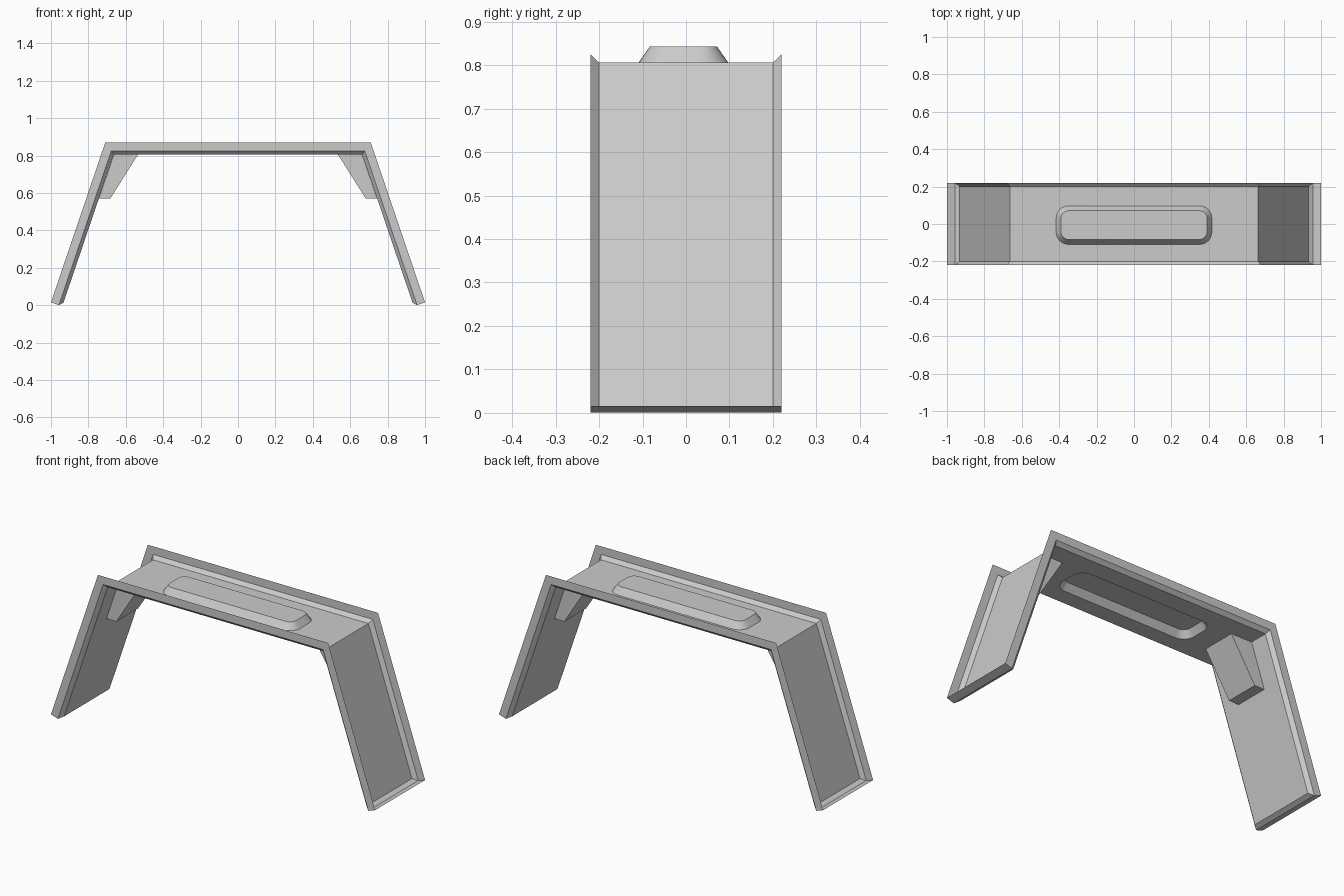
import bpy, bmesh, math
from mathutils import Vector

if "Cube" in bpy.data.objects:
    bpy.data.objects.remove(bpy.data.objects["Cube"], do_unlink=True)

grey = bpy.data.materials.new("light grey")
grey.use_nodes = True
GREY = (0.6, 0.6, 0.6, 1)
grey.diffuse_color = GREY
grey.node_tree.nodes["Principled BSDF"].inputs["Base Color"].default_value = GREY

# Outer outline of the bracket seen from the front (right half)
TOP = Vector((0.71, 0, 0.87))
FOOT = Vector((1.0, 0, 0.0155))
DOWN = (FOOT - TOP).normalized()
INWARD = Vector((DOWN.z, 0, -DOWN.x))
HALF_DEPTH = 0.22
LIP, WEB, BEVEL = 0.045, 0.064, 0.02
WEB_Z = TOP.z - WEB
PANEL_Y = -0.006


def finish(name, bm, up_test=False):
    bmesh.ops.remove_doubles(bm, verts=bm.verts, dist=1e-5)
    bmesh.ops.recalc_face_normals(bm, faces=bm.faces)
    if up_test and sum(f.normal.z * f.calc_area() for f in bm.faces) < 0:
        bmesh.ops.reverse_faces(bm, faces=bm.faces)
    mesh = bpy.data.meshes.new(name)
    bm.to_mesh(mesh)
    bm.free()
    mesh.materials.append(grey)
    obj = bpy.data.objects.new(name, mesh)
    bpy.context.collection.objects.link(obj)
    bpy.ops.object.select_all(action='DESELECT')
    obj.select_set(True)
    bpy.context.view_layer.objects.active = obj
    bpy.ops.object.shade_smooth_by_angle(angle=math.radians(25))
    return obj


def leg_x(offset, z):
    """x of the leg line, moved inward by offset, at height z"""
    p = TOP + INWARD * offset
    return p.x + DOWN.x / DOWN.z * (z - p.z)


def outline(offset, shrink):
    """Left foot, both top corners and right foot at an inward offset"""
    z = TOP.z - offset
    foot = FOOT + INWARD * offset - DOWN * shrink
    half = [Vector((leg_x(offset, z), 0, z)), foot]
    mirrored = [Vector((-p.x, 0, p.z)) for p in reversed(half)]
    return mirrored + half


def ring(bm, offset, shrink):
    """Closed loop of the outline along the front, then back along the rear"""
    y = Vector((0, HALF_DEPTH - shrink, 0))
    pts = outline(offset, shrink)
    return [bm.verts.new(p - y) for p in pts] + [bm.verts.new(p + y) for p in reversed(pts)]


def rounded_loop(bm, hx, hy, radius, z, segments=8):
    verts = []
    for corner, (sx, sy) in enumerate([(1, 1), (-1, 1), (-1, -1), (1, -1)]):
        for i in range(segments + 1):
            a = math.pi / 2 * (corner + i / segments)
            verts.append(bm.verts.new((sx * (hx - radius) + radius * math.cos(a),
                                       PANEL_Y + sy * (hy - radius) + radius * math.sin(a), z)))
    return verts


def bridge(bm, a, b):
    for i in range(len(a)):
        j = (i + 1) % len(a)
        bm.faces.new((a[i], a[j], b[j], b[i]))


def panel_base(bm):
    return rounded_loop(bm, 0.416, 0.103, 0.065, WEB_Z)


# Thin channel: web, bevelled border and upright lip
bm = bmesh.new()
rim = ring(bm, 0, 0)
lip = ring(bm, LIP, 0)
web = ring(bm, WEB, BEVEL)
bridge(bm, rim, lip)
bridge(bm, lip, web)
bm.faces.new((web[0], web[1], web[6], web[7]))
bm.faces.new((web[2], web[3], web[4], web[5]))
hole = panel_base(bm)
edges = []
for loop in ([web[1], web[2], web[5], web[6]], hole):
    for i, v in enumerate(loop):
        w = loop[(i + 1) % len(loop)]
        edges.append(bm.edges.get((v, w)) or bm.edges.new((v, w)))
bmesh.ops.triangle_fill(bm, use_beauty=True, edges=edges, normal=(0, 0, 1))
finish("channel_frame", bm, True)

# Raised panel, hollow underneath
bm = bmesh.new()
base = panel_base(bm)
crown = rounded_loop(bm, 0.39, 0.077, 0.04, 0.843)
bridge(bm, base, crown)
bm.faces.new(crown)
finish("raised_panel", bm, True)

# Corner braces under the web
for side, name in ((1, "left_brace"), (-1, "right_brace")):
    bm = bmesh.new()
    low, high = 0.57, WEB_Z - 0.001
    profile = [(leg_x(WEB, low) - 0.001, low), (0.683, low),
               (0.535, high), (leg_x(WEB, high) - 0.001, high)]
    face = bm.faces.new([bm.verts.new((side * x, -0.097, z)) for x, z in profile])
    extruded = bmesh.ops.extrude_face_region(bm, geom=[face])["geom"]
    moved = [g for g in extruded if isinstance(g, bmesh.types.BMVert)]
    bmesh.ops.translate(bm, verts=moved, vec=(0, 0.194, 0))
    finish(name, bm)
